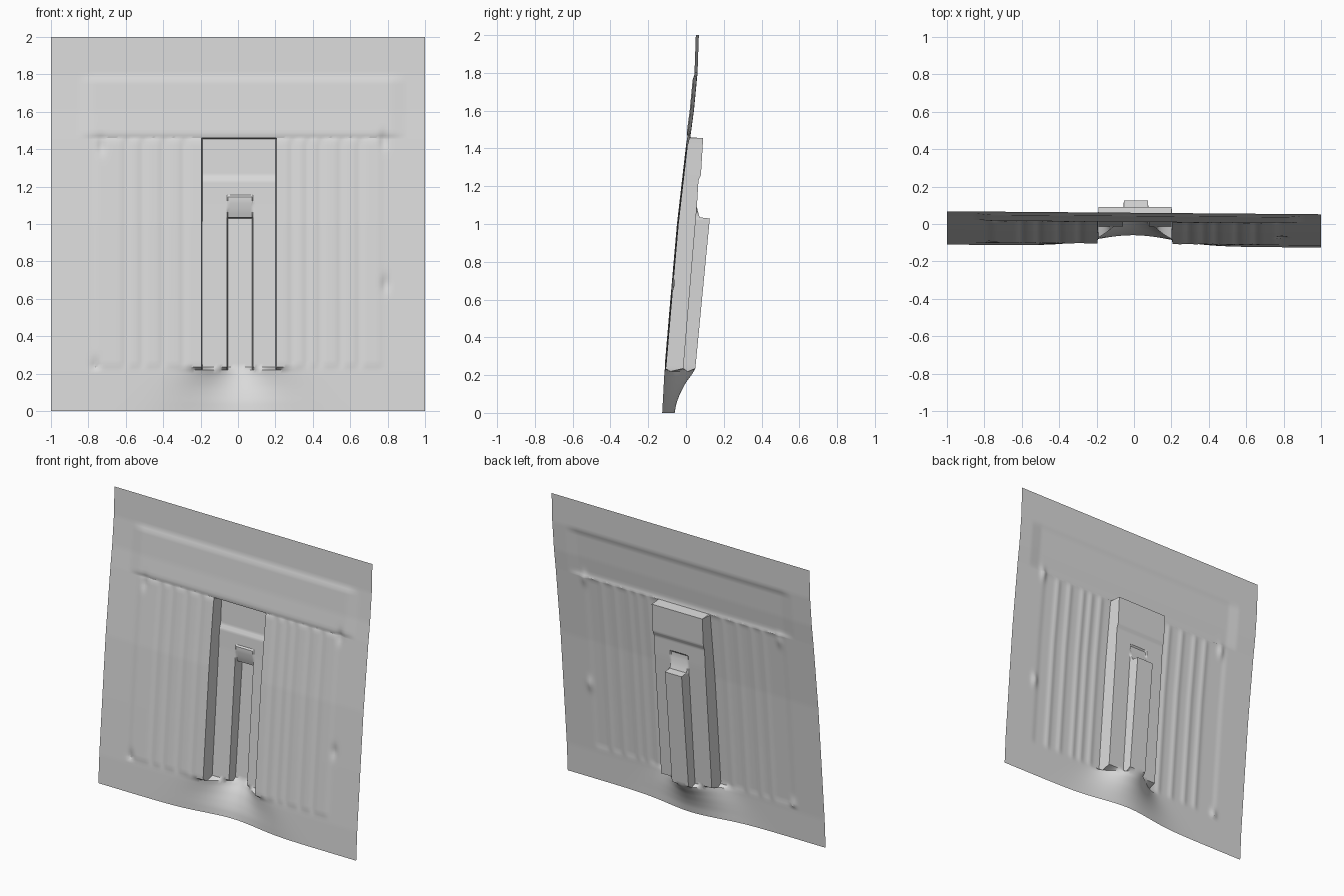
import bpy, bmesh, math

cube = bpy.data.objects.get("Cube")
if cube:
    bpy.data.objects.remove(cube, do_unlink=True)

# Shared measurements
LEFT, RIGHT, FLOOR, TOP = -0.195, 0.207, 0.22, 1.46
SLOT_LEFT, SLOT_RIGHT, SLOT_TOP = -0.06, 0.08, 1.035
EDGE = 0.006
GROOVES = (-0.6, -0.51, -0.4, -0.29, 0.29, 0.37, 0.44, 0.55, 0.65)

# Depth profiles as (height, y)
SHEET = ((0, -.118), (.2, -.107), (.6, -.073), (1, -.038), (1.46, .015),
         (1.6, .034), (1.8, .053), (2, .06))
PANEL = ((.2, -.017), (1.1, .058), (1.23, .066), (1.26, .079), (1.46, .091))
SLOT = ((.2, .046), (1.04, .127))
SCOOP = ((0, .058), (.05, .064), (.1, .08), (.16, .108), (.2, .136), (.23, .152))
NOOK = ((1.035, .02), (1.07, .006), (1.12, -.007), (1.145, -.008), (1.155, 0))


def lookup(points, t):
    """Interpolate along a profile."""
    if t <= points[0][0]:
        return points[0][1]
    for (a, u), (b, v) in zip(points, points[1:]):
        if t <= b:
            return u + (v - u) * (t - a) / (b - a)
    return points[-1][1]


def window(t, lo, hi, soft=EDGE):
    """One inside lo..hi, falling to zero over a short edge."""
    return max(0, min(1, (t - lo) / soft, (hi - t) / soft))


def bump(t, width):
    return math.exp(-0.5 * (t / width) ** 2)


def depth(x, z):
    # Leaning sheet, slightly twisted
    y = lookup(SHEET, z) - 0.008 * x
    base = y
    # Corrugated side panels and the raised header band
    side = window(z, 0.23, TOP, 0.015)
    for g in GROOVES:
        y += 0.006 * side * bump(x - g, 0.013)
    y -= 0.004 * side * window(x, -0.78, 0.78, 0.03)
    y -= 0.008 * window(z, TOP, 1.79, 0.02) * window(x, -0.85, 0.9, 0.08)
    # Small dents near the panel corners
    for dx, dz in ((0.79, 0.68), (-0.76, 0.24), (-0.73, 1.42), (0.78, 1.45)):
        y += 0.012 * bump(x - dx, 0.015) * bump(z - dz, 0.03)
    # Rounded scoop leading up to the recess
    t = min(z / FLOOR, 1)
    scoop = lookup(SCOOP, z) * bump(x, 0.2 - 0.09 * t)
    if z <= FLOOR:
        return base + scoop
    y += scoop * max(0, 1 - (z - FLOOR) / 0.015)
    # Recess, small curved nook and deep slot
    inside = window(x, LEFT, RIGHT) * window(z, FLOOR - EDGE, TOP)
    slot_x = window(x, SLOT_LEFT, SLOT_RIGHT)
    back = lookup(PANEL, z)
    if SLOT_TOP <= z <= 1.155:
        back += slot_x * lookup(NOOK, z)
    slot = slot_x * window(z, FLOOR - EDGE, SLOT_TOP)
    back += (lookup(SLOT, z) - back) * slot
    return y + (back - y) * inside


def grid_lines(start, end, count, extra):
    """Even lines, leaving room for the exact edge lines."""
    even = [start + (end - start) * i / count for i in range(count + 1)]
    kept = [v for v in even if v in (start, end) or all(abs(v - e) > 0.005 for e in extra)]
    return sorted(set(kept) | set(extra))


xs = grid_lines(-1, 1, 150, [LEFT, LEFT + EDGE, RIGHT - EDGE, RIGHT, SLOT_LEFT,
                             SLOT_LEFT + EDGE, SLOT_RIGHT - EDGE, SLOT_RIGHT])
zs = grid_lines(0, 2, 110, [FLOOR, FLOOR + 0.015, SLOT_TOP - EDGE, SLOT_TOP, 1.145,
                            1.155, 1.23, 1.26, TOP - EDGE, TOP])

# One open pressed sheet facing the front
bm = bmesh.new()
rows = [[bm.verts.new((x, depth(x, z), z)) for x in xs] for z in zs]
for low, high in zip(rows, rows[1:]):
    for i in range(len(xs) - 1):
        bm.faces.new((low[i], low[i + 1], high[i + 1], high[i]))
mesh = bpy.data.meshes.new("recessed_wall_panel")
bm.to_mesh(mesh)
bm.free()
panel = bpy.data.objects.new("recessed_wall_panel", mesh)
bpy.context.collection.objects.link(panel)

# Plain grey finish
grey = bpy.data.materials.new("light_grey")
grey.use_nodes = True
colour = (0.7, 0.7, 0.7, 1)
grey.diffuse_color = colour
grey.node_tree.nodes["Principled BSDF"].inputs["Base Color"].default_value = colour
mesh.materials.append(grey)

bpy.ops.object.select_all(action='DESELECT')
panel.select_set(True)
bpy.context.view_layer.objects.active = panel
bpy.ops.object.shade_smooth_by_angle(angle=math.radians(35))
